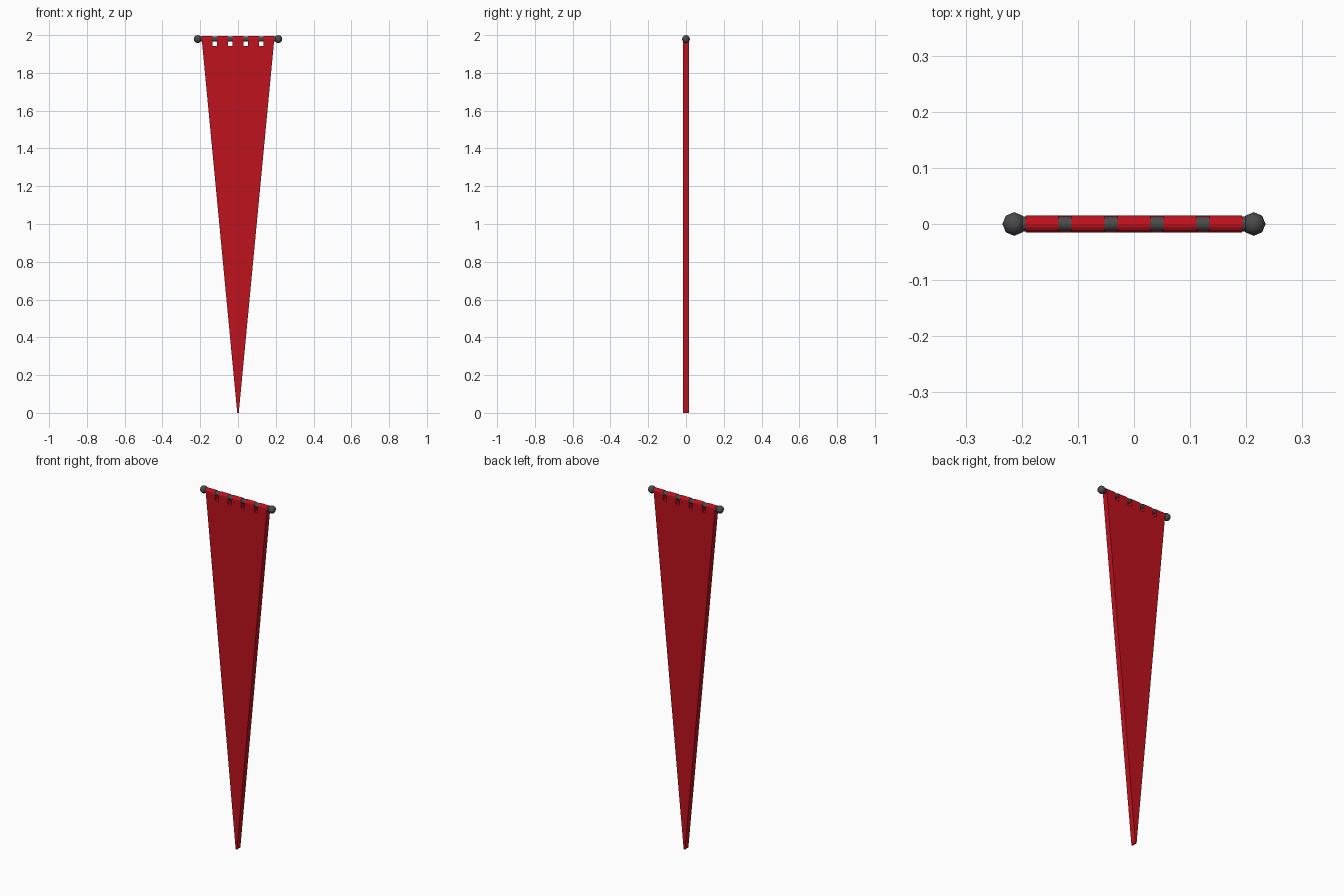
import bpy, bmesh, math

if "Cube" in bpy.data.objects:
    bpy.data.objects.remove(bpy.data.objects["Cube"])

ROD_Z, LOOP_R, ROD_R = 1.979, 0.0155, 0.0135
SLOT_Z = 1.943
TAB_W, GAP = 0.0585, 0.0235


def material(name, color):
    m = bpy.data.materials.new(name)
    m.diffuse_color = color
    m.use_nodes = True
    m.node_tree.nodes["Principled BSDF"].inputs["Base Color"].default_value = m.diffuse_color
    return m


red = material("red_cloth", (0.52, 0.006, 0.013, 1))
iron = material("dark_iron", (0.07, 0.07, 0.07, 1))


def half_width(z):
    return 0.004 + 0.19 * z / 2


def prism(name, profile, left, right):
    """Sweep a closed (y, z) profile across x, with ends set by z."""
    bm = bmesh.new()
    a = [bm.verts.new((left(z), y, z)) for y, z in profile]
    b = [bm.verts.new((right(z), y, z)) for y, z in profile]
    n = len(profile)
    bm.faces.new(a)
    bm.faces.new(b[::-1])
    for i in range(n):
        j = (i + 1) % n
        bm.faces.new((a[i], b[i], b[j], a[j]))
    bmesh.ops.recalc_face_normals(bm, faces=bm.faces)
    me = bpy.data.meshes.new(name)
    bm.to_mesh(me)
    bm.free()
    ob = bpy.data.objects.new(name, me)
    bpy.context.collection.objects.link(ob)
    me.materials.append(red)
    return ob


def finish(name, mat):
    ob = bpy.context.object
    ob.name = name
    ob.data.materials.append(mat)
    bpy.ops.object.shade_smooth_by_angle(angle=math.radians(50))
    return ob


# Long tapering cloth
r = LOOP_R
prism("pennant_cloth", [(-r, 0), (r, 0), (r, SLOT_Z), (-r, SLOT_Z)],
      lambda z: -half_width(z), half_width)

# Five tabs looped over the rod
arc = [(r * math.cos(math.pi * i / 8), ROD_Z + r * math.sin(math.pi * i / 8))
       for i in range(9)]
tab_profile = [(-r, SLOT_Z), (r, SLOT_Z)] + arc
for i in range(5):
    cx = (i - 2) * (TAB_W + GAP)
    x0, x1 = cx - TAB_W / 2, cx + TAB_W / 2
    prism(f"tab_{i + 1}", tab_profile,
          lambda z: max(x0, -half_width(z)),
          lambda z: min(x1, half_width(z)))

# Rod
bpy.ops.mesh.primitive_cylinder_add(vertices=12, radius=ROD_R, depth=0.41,
                                    location=(0, 0, ROD_Z),
                                    rotation=(0, math.pi / 2, 0))
finish("rod", iron)

# Ball ends
for side, label in ((-1, "left"), (1, "right")):
    bpy.ops.mesh.primitive_uv_sphere_add(segments=8, ring_count=6, radius=0.021,
                                         location=(side * 0.2135, 0, ROD_Z))
    finish(f"{label}_finial", iron)
